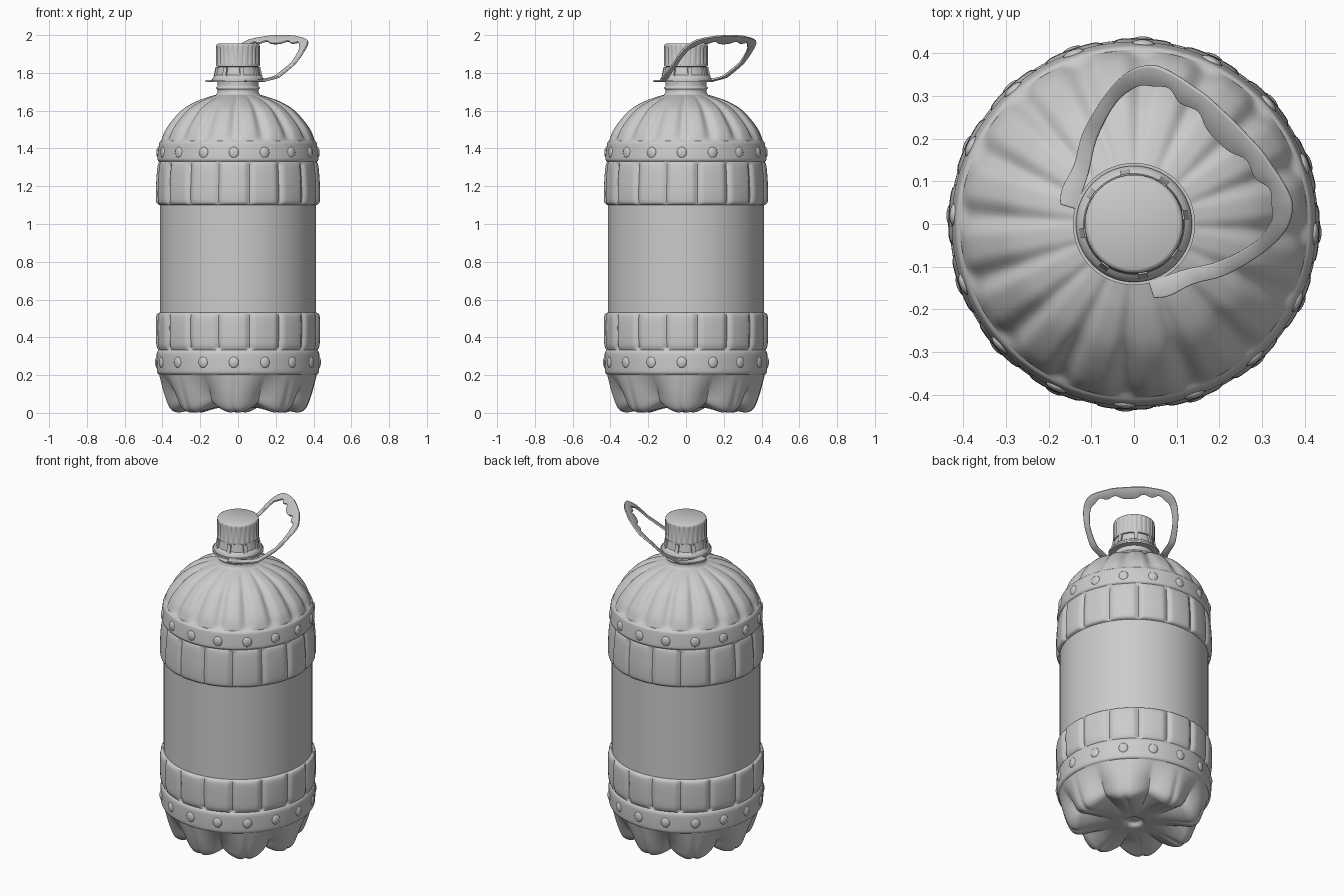
import bpy, bmesh
from math import sin, cos, pi, radians, sqrt
from mathutils import Vector, Matrix

if "Cube" in bpy.data.objects:
    bpy.data.objects.remove(bpy.data.objects["Cube"])

PH = radians(-3)      # angular phase of bumps, dome flutes and feet
SEG = 256


def finish(name, bm, angle=40):
    bmesh.ops.remove_doubles(bm, verts=bm.verts, dist=1e-5)
    bmesh.ops.recalc_face_normals(bm, faces=bm.faces)
    me = bpy.data.meshes.new(name)
    bm.to_mesh(me)
    bm.free()
    ob = bpy.data.objects.new(name, me)
    bpy.context.collection.objects.link(ob)
    bpy.ops.object.select_all(action='DESELECT')
    ob.select_set(True)
    bpy.context.view_layer.objects.active = ob
    bpy.ops.object.shade_smooth_by_angle(angle=radians(angle))
    return ob


def spline(pts, n=4):
    """Catmull-Rom through tuples of any length."""
    v = [Vector(p) for p in pts]
    v = [v[0]] + v + [v[-1]]
    out = []
    for i in range(1, len(v) - 2):
        a, b, c, d = v[i - 1:i + 3]
        for k in range(n):
            t = k / n
            out.append(0.5 * (2 * b + (c - a) * t + (2 * a - 5 * b + 4 * c - d) * t * t
                              + (3 * b - a - 3 * c + d) * t ** 3))
    return out + [v[-2]]


def lathe(name, rows, seg=SEG, angle=40, closed=False):
    """rows: (radius, z, inward depth, lift, mask function of angle)."""
    bm = bmesh.new()
    rings = []
    for r, z, dr, dz, f in rows:
        ring = []
        for i in range(seg):
            a = 2 * pi * i / seg
            w = f(a)
            q = r - dr * w
            ring.append(bm.verts.new((q * cos(a), q * sin(a), z + dz * w)))
        rings.append(ring)
    pairs = list(zip(rings, rings[1:]))
    if closed:
        pairs.append((rings[-1], rings[0]))
    for lo, hi in pairs:
        for i in range(seg):
            j = (i + 1) % seg
            bm.faces.new((lo[i], lo[j], hi[j], hi[i]))
    return finish(name, bm, angle)


# groove masks: 1 at the bottom of a groove, 0 on the raised part
def plain(a): return 0
def panel(a): return abs(cos(8 * (a - PH - pi / 16))) ** 26
def flute(a): return abs(cos(8 * (a - PH))) ** 5
def foot(a): return 1 - abs(cos(4 * (a - PH))) ** 0.9 + 0.15 * abs(cos(4 * (a - PH))) ** 60
def knurl(a): return abs(cos(12 * a)) ** 10


def zone(pts, f=plain, n=4):
    pts = [tuple(p) + (0,) * (4 - len(p)) for p in pts]
    return [(*v, f) for v in spline(pts, n)]


# bottle: base feet, studded bands, ribbed bands, label wall, fluted dome, neck
body = zone([(0, .055), (.035, .055), (.055, .035), (.10, .03), (.2, .022, 0, .02),
             (.28, .006, 0, .045), (.325, 0, .02, .055), (.362, .022, .04, .045),
             (.39, .09, .045, .015), (.408, .16, .022, 0), (.417, .203)], foot, 5)
body += zone([(.417, .203), (.426, .21), (.43, .23), (.431, .30), (.428, .322), (.421, .332)])
body += zone([(.421, .332), (.428, .345, .014), (.433, .37, .014), (.435, .44, .014),
              (.434, .50, .014), (.428, .524, .010), (.414, .532)], panel)
body += zone([(.414, .532), (.414, 1.10)], n=2)
body += zone([(.414, 1.10), (.428, 1.108, .010), (.434, 1.13, .014), (.434, 1.20, .014),
              (.429, 1.28, .014), (.424, 1.315, .012), (.418, 1.33)], panel)
body += zone([(.418, 1.33), (.426, 1.34), (.426, 1.36), (.42, 1.41), (.416, 1.43), (.407, 1.44)])
body += zone([(.407, 1.44), (.404, 1.455, .014), (.385, 1.50, .022), (.345, 1.555, .024),
              (.29, 1.61, .022), (.22, 1.65, .017), (.16, 1.672, .01), (.118, 1.684)], flute, 6)
body += zone([(.118, 1.684), (.110, 1.695), (.108, 1.71), (.115, 1.716), (.115, 1.722),
              (.108, 1.73), (.108, 1.755), (.10, 1.80), (0, 1.80)], n=3)
lathe("bottle_body", body)

# round studs on both bands
bm = bmesh.new()
for z, r in ((.268, .428), (1.378, .421)):
    for k in range(16):
        m = (Matrix.Rotation(PH + k * pi / 8, 4, 'Z') @ Matrix.Translation((r, 0, z))
             @ Matrix.Diagonal((.012, .027, .030, 1)))
        bmesh.ops.create_uvsphere(bm, u_segments=16, v_segments=10, radius=1, matrix=m)
finish("band_studs", bm, 60)

# cap with gripping grooves
cap = [(0, 1.955, 0, 0, plain), (.105, 1.955, 0, 0, plain), (.112, 1.951, 0, 0, plain),
       (.115, 1.944, 0, 0, plain), (.116, 1.935, .005, 0, knurl), (.116, 1.85, .005, 0, knurl),
       (.116, 1.845, 0, 0, plain), (.115, 1.835, 0, 0, plain), (.105, 1.832, 0, 0, plain),
       (.105, 1.80, 0, 0, plain)]
lathe("cap", cap, 192)

# flared collar under the cap
collar = [(.104, 1.832), (.110, 1.832), (.118, 1.79), (.128, 1.782), (.136, 1.768),
          (.136, 1.762), (.104, 1.762)]
lathe("collar", [(r, z, 0, 0, plain) for r, z in collar], 96, 30, True)

# short ribs bridging the collar
bm = bmesh.new()
for k in range(8):
    m = (Matrix.Rotation(radians(10) + k * pi / 4, 4, 'Z') @ Matrix.Translation((.117, 0, 1.806))
         @ Matrix.Rotation(radians(-12), 4, 'Y') @ Matrix.Diagonal((.014, .022, .05, 1)))
    bmesh.ops.create_cube(bm, size=1, matrix=m)
finish("collar_ribs", bm)

# flat handle ring around the neck
ring = [(.106, 1.753), (.143, 1.753), (.143, 1.763), (.106, 1.763)]
lathe("handle_ring", [(r, z, 0, 0, plain) for r, z in ring], 96, 30, True)

# handle strap, leaning out towards +x +y: outer (u, v) and inner (u, v) edges of one half
half = [(-.09, .155, -.07, .118), (-.06, .178, -.04, .135), (0, .198, .01, .160),
        (.07, .237, .08, .203), (.17, .262, .17, .230), (.24, .262, .235, .222),
        (.29, .235, .262, .195), (.312, .19, .285, .165), (.325, .13, .278, .125),
        (.332, .09, .294, .08), (.334, .04, .280, .04), (.335, 0, .277, 0)]
lift = [(-.2, 1.757), (0, 1.758), (.07, 1.778), (.17, 1.852), (.24, 1.925), (.29, 1.965), (.335, 1.997)]


def height(u):
    for (a, za), (b, zb) in zip(lift, lift[1:]):
        if u <= b:
            return za + (zb - za) * (u - a) / (b - a)
    return lift[-1][1]


def place(u, v):
    return ((u - v) / sqrt(2), (u + v) / sqrt(2), height(u))


full = half + [(a, -b, c, -d) for a, b, c, d in reversed(half[:-1])]
bm = bmesh.new()
strip = [(bm.verts.new(place(a, b)), bm.verts.new(place(c, d))) for a, b, c, d in spline(full, 4)]
for (a, b), (c, d) in zip(strip, strip[1:]):
    bm.faces.new((a, b, d, c))
handle = finish("carry_handle", bm)
sol = handle.modifiers.new("thickness", 'SOLIDIFY')
sol.thickness = .011
sol.offset = 0
bev = handle.modifiers.new("soft_edges", 'BEVEL')
bev.width = .003
bev.segments = 2
bev.limit_method = 'ANGLE'
bev.angle_limit = radians(50)
